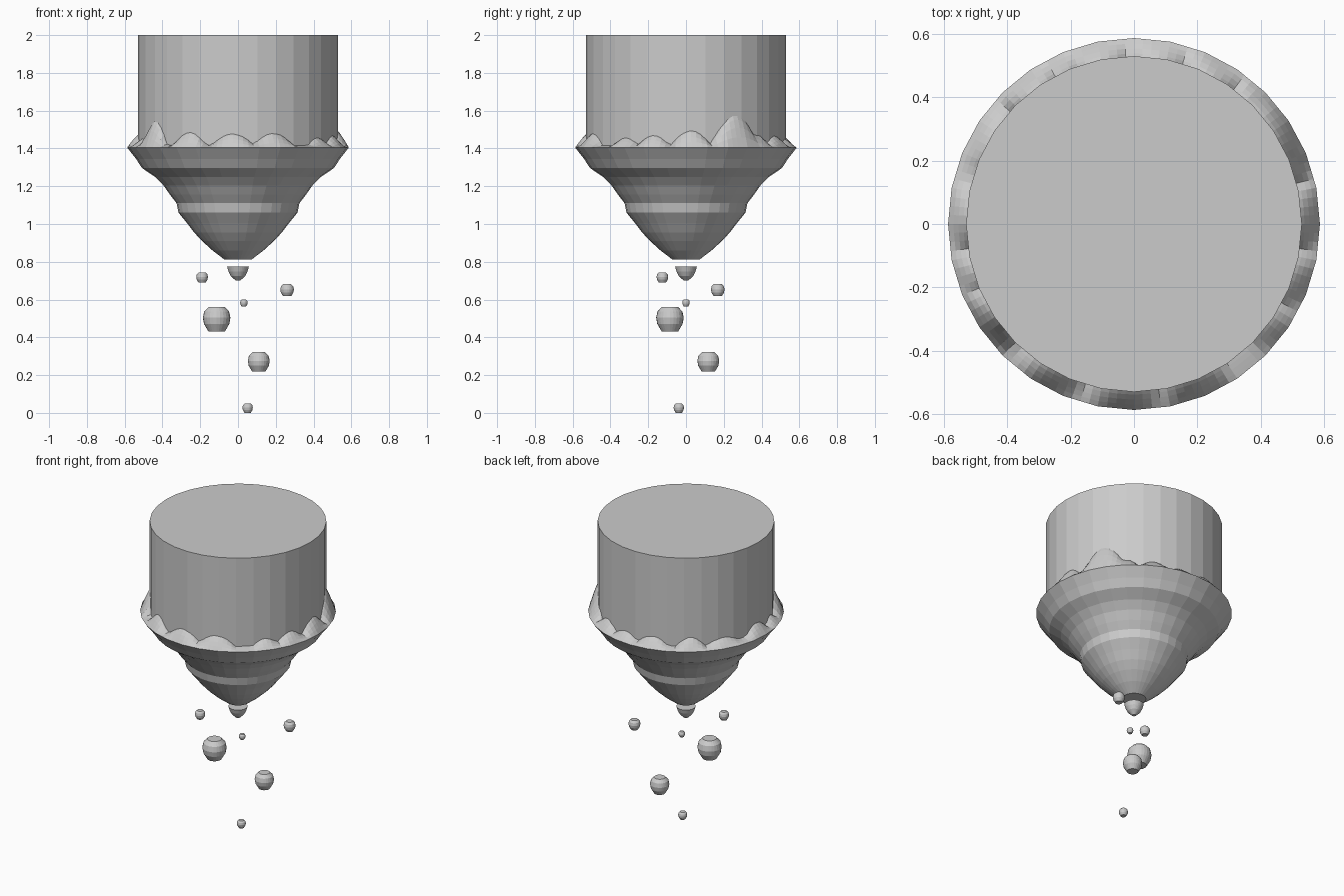
import bpy, math

if "Cube" in bpy.data.objects:
    bpy.data.objects.remove(bpy.data.objects["Cube"])

def mesh_object(name, verts, faces):
    me = bpy.data.meshes.new(name)
    me.from_pydata(verts, [], faces)
    me.update()
    ob = bpy.data.objects.new(name, me)
    bpy.context.collection.objects.link(ob)
    return ob

def lathe(name, profile, sides=32, at=(0, 0, 0), cap_top=True):
    """Revolve (radius, z) pairs listed from bottom to top, flat caps."""
    verts, faces = [], []
    for r, z in profile:
        for i in range(sides):
            a = 2 * math.pi * i / sides
            verts.append((at[0] + r * math.cos(a), at[1] + r * math.sin(a), at[2] + z))
    for k in range(len(profile) - 1):
        for i in range(sides):
            j = (i + 1) % sides
            faces.append((k * sides + i, k * sides + j, (k + 1) * sides + j, (k + 1) * sides + i))
    faces.append(tuple(reversed(range(sides))))
    if cap_top:
        n = (len(profile) - 1) * sides
        faces.append(tuple(range(n, n + sides)))
    return mesh_object(name, verts, faces)

# Upper column
lathe("column", [(0.53, 1.38), (0.53, 2.0)])

# Stepped melting cone with wide rim
lathe("melting_cone", [
    (0.072, 0.812), (0.135, 0.86), (0.19, 0.91), (0.232, 0.955), (0.27, 1.005),
    (0.315, 1.06), (0.325, 1.11), (0.36, 1.155), (0.395, 1.205), (0.44, 1.25),
    (0.508, 1.296), (0.54, 1.345), (0.587, 1.405)], cap_top=False)

# Splash collar: mounds (angle, half width, height) rising against the column
MOUNDS = [(3, 13, .095), (30, 17, .18), (46, 9, .07), (63, 12, .065), (82, 11, .05),
          (103, 12, .065), (128, 11, .075), (150, 14, .05), (178, 12, .075),
          (197, 9, .05), (214, 12, .15), (241, 12, .085), (267, 14, .077),
          (291, 14, .08), (323, 10, .055), (341, 11, .068)]

def mound_height(deg):
    h = 0.012
    for c, w, top in MOUNDS:
        d = abs((deg - c + 180) % 360 - 180) / w
        if d < 1:
            h = max(h, top * math.cos(d * math.pi / 2))
    return h

N, STEPS = 128, 4
verts, faces = [], []
for k in range(STEPS + 1):
    t = k / STEPS
    for i in range(N):
        a = 2 * math.pi * i / N
        # outer edge follows the 32-sided rim
        seg = math.pi / 16
        rim = 0.587 * math.cos(seg / 2) / math.cos(a % seg - seg / 2)
        r = rim + (0.522 - rim) * t
        z = 1.405 + mound_height(math.degrees(a)) * (0.6 * t + 0.4 * math.sin(t * math.pi / 2))
        verts.append((r * math.cos(a), r * math.sin(a), z))
for k in range(STEPS):
    for i in range(N):
        j = (i + 1) % N
        faces.append((k * N + i, k * N + j, (k + 1) * N + j, (k + 1) * N + i))
mesh_object("splash_collar", verts, faces)

# Detached tip under the cone
lathe("drip_tip", [(0.012, 0.70), (0.038, 0.725), (0.05, 0.748), (0.058, 0.775)])

# Falling drops: x, y, z, radius
DROPS = [(-0.19, -0.125, 0.717, 0.031), (0.26, 0.168, 0.65, 0.036),
         (0.031, 0.0, 0.582, 0.02), (-0.113, -0.085, 0.497, 0.073),
         (0.11, 0.118, 0.27, 0.058), (0.051, -0.038, 0.025, 0.0275)]
SHAPE = [(0.6, -0.9), (0.92, -0.35), (1.0, 0.1), (0.9, 0.55), (0.58, 0.88)]
for n, (x, y, z, s) in enumerate(DROPS):
    lathe(f"drop_{n + 1}", [(r * s, h * s) for r, h in SHAPE], 24, (x, y, z))
